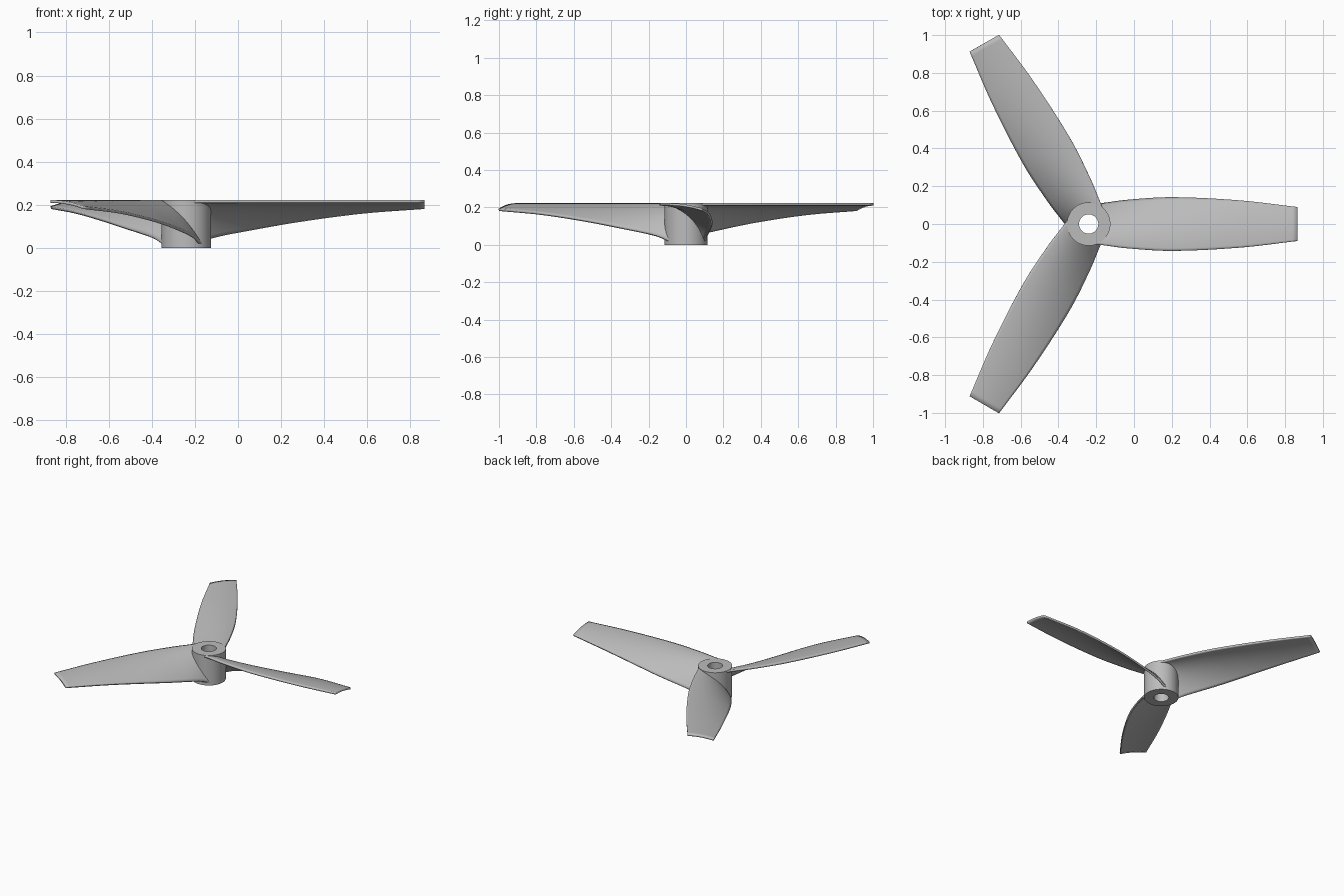
import bpy, bmesh, math

if "Cube" in bpy.data.objects:
    bpy.data.objects.remove(bpy.data.objects["Cube"])

CX, TOP, TIP = -0.24, 0.223, 1.105   # hub centre x, overall height, blade radius
HUB_R, HOLE_R = 0.115, 0.051

grey = bpy.data.materials.new("light_grey")
grey.diffuse_color = (0.5, 0.5, 0.5, 1)
grey.use_nodes = True
grey.node_tree.nodes["Principled BSDF"].inputs["Base Color"].default_value = grey.diffuse_color


def curve(pts, x):
    """Smooth interpolation through (x, value) points."""
    n = len(pts)
    x = min(max(x, pts[0][0]), pts[-1][0])
    i = max(k for k in range(n - 1) if pts[k][0] <= x)

    def slope(k):
        a, b = pts[max(k - 1, 0)], pts[min(k + 1, n - 1)]
        return (b[1] - a[1]) / (b[0] - a[0])
    (x0, y0), (x1, y1) = pts[i], pts[i + 1]
    h = x1 - x0
    t = (x - x0) / h
    return ((2*t**3 - 3*t**2 + 1) * y0 + (t**3 - 2*t**2 + t) * h * slope(i)
            + (3*t**2 - 2*t**3) * y1 + (t**3 - t**2) * h * slope(i + 1))


# distance from hub axis -> half chord, and height of the low edge
HALF = [(0.0, 0.105), (0.07, 0.111), (0.2, 0.128), (0.44, 0.142), (0.8, 0.125), (TIP, 0.090)]
LOW = [(0.0, 0.012), (0.04, 0.022), (0.12, 0.054), (0.3, 0.092), (0.53, 0.133),
       (0.82, 0.172), (TIP, 0.194)]


def finish(bm, name):
    mesh = bpy.data.meshes.new(name)
    bm.to_mesh(mesh)
    bm.free()
    mesh.materials.append(grey)
    ob = bpy.data.objects.new(name, mesh)
    bpy.context.collection.objects.link(ob)
    ob.location.x = CX
    bpy.ops.object.select_all(action='DESELECT')
    ob.select_set(True)
    bpy.context.view_layer.objects.active = ob
    bpy.ops.object.shade_smooth_by_angle(angle=math.radians(35))
    return ob


# hub: tube with a through bore
bm = bmesh.new()
N = 72
rings = []
for r, z in [(HUB_R, 0), (HUB_R, TOP), (HOLE_R, TOP), (HOLE_R, 0)]:
    rings.append([bm.verts.new((r * math.cos(2*math.pi*k/N), r * math.sin(2*math.pi*k/N), z))
                  for k in range(N)])
for j in range(4):
    a, b = rings[j], rings[(j + 1) % 4]
    for k in range(N):
        m = (k + 1) % N
        bm.faces.new((a[k], a[m], b[m], b[k]))
bmesh.ops.recalc_face_normals(bm, faces=bm.faces)
finish(bm, "hub")


# blade: arched sheet, flat along its high edge and curling down to the low edge
def blade(name, angle):
    bm = bmesh.new()
    nu, nv = 48, 20
    grid = []
    for i in range(nu + 1):
        u = (i / nu) ** 1.3
        row = []
        for j in range(nv + 1):
            s = -1 + 2 * j / nv
            start = math.sqrt(0.109**2 - (0.106 * s)**2)   # root follows the hub wall
            x = start + (TIP - start) * u
            y = s * curve(HALF, x)
            drop = ((s + 1) / 2) ** 2
            z = TOP - 0.001 - (TOP - curve(LOW, x)) * drop
            row.append(bm.verts.new((x, y, z)))
        grid.append(row)
    for i in range(nu):
        for j in range(nv):
            bm.faces.new((grid[i][j], grid[i + 1][j], grid[i + 1][j + 1], grid[i][j + 1]))
    ob = finish(bm, name)
    ob.rotation_euler.z = angle
    mod = ob.modifiers.new("thickness", 'SOLIDIFY')
    mod.thickness = 0.013
    mod.offset = -1
    ob.modifiers.move(len(ob.modifiers) - 1, 0)


for k in range(3):
    blade(f"blade_{k + 1}", k * 2 * math.pi / 3)
